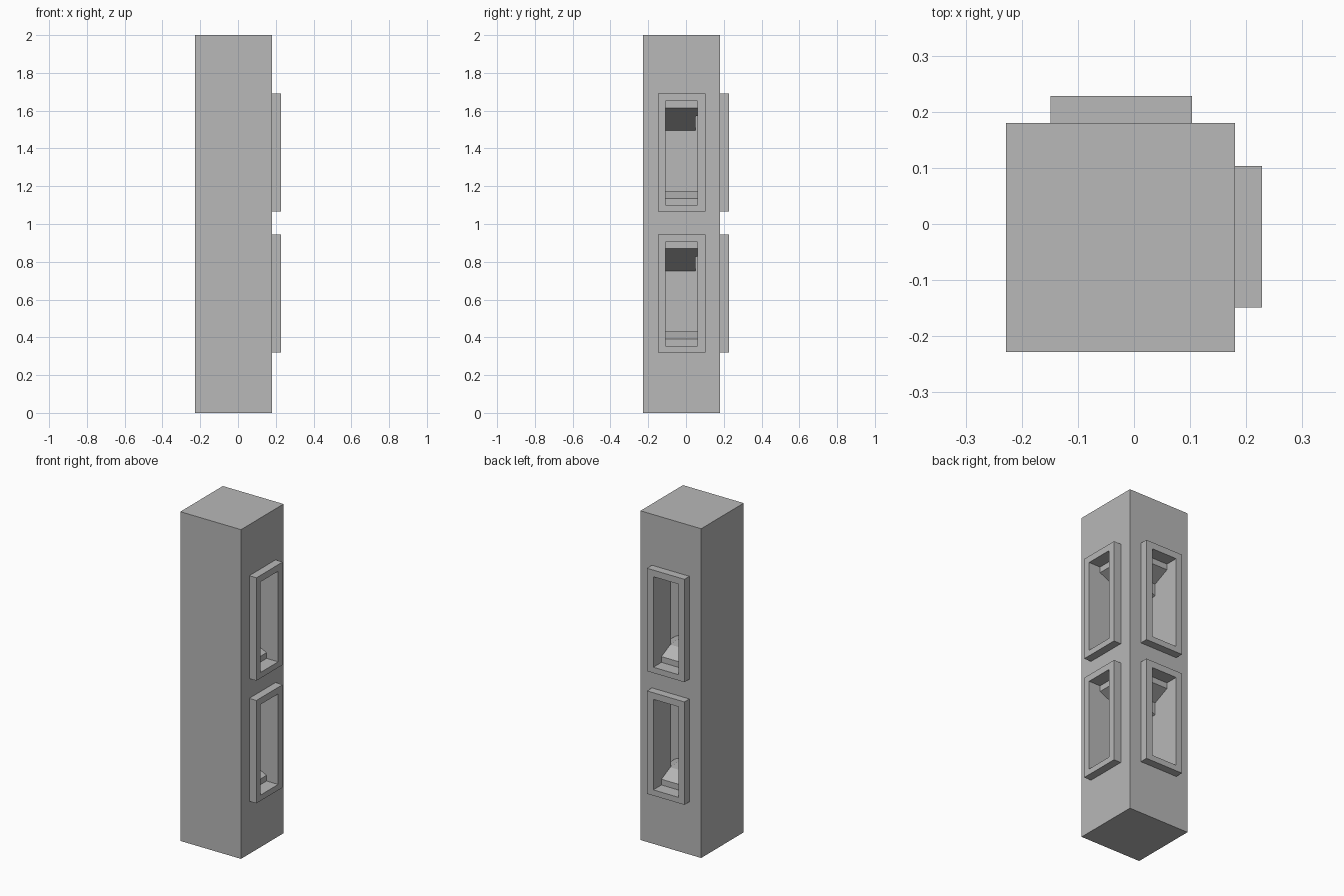
import bpy, bmesh

default_cube = bpy.data.objects.get("Cube")
if default_cube:
    bpy.data.objects.remove(default_cube, do_unlink=True)

stone = bpy.data.materials.new("plain grey")
stone.use_nodes = True
grey = (0.48, 0.48, 0.48, 1)
stone.diffuse_color = grey
stone.node_tree.nodes["Principled BSDF"].inputs["Base Color"].default_value = grey

BACK, FACE, RIM = -0.228, 0.18, 0.228     # column sides and frame front
SIDE_A, SIDE_B = -0.108, 0.06             # window opening width
BASES = {"lower": 0.32, "upper": 1.065}   # bottom of each window frame


def prism(name, profile, start, end, swap=False):
    """Extrude a (depth, height) profile sideways; swap turns it to the back."""
    bm = bmesh.new()

    def place(d, w, z):
        return (w, d, z) if swap else (d, w, z)
    verts = [bm.verts.new(place(d, start, z)) for d, z in profile]
    face = bm.faces.new(verts)
    moved = bmesh.ops.extrude_face_region(bm, geom=[face])["geom"]
    shift = place(0, end - start, 0)
    bmesh.ops.translate(bm, vec=shift,
                        verts=[v for v in moved if isinstance(v, bmesh.types.BMVert)])
    bmesh.ops.recalc_face_normals(bm, faces=bm.faces)
    mesh = bpy.data.meshes.new(name)
    bm.to_mesh(mesh)
    bm.free()
    mesh.materials.append(stone)
    obj = bpy.data.objects.new(name, mesh)
    bpy.context.collection.objects.link(obj)
    return obj


def rect(d0, d1, z0, z1):
    return [(d0, z0), (d1, z0), (d1, z1), (d0, z1)]


def cut(target, cutter):
    mod = target.modifiers.new("cut", "BOOLEAN")
    mod.operation = "DIFFERENCE"
    mod.solver = "EXACT"
    mod.object = cutter
    bpy.context.view_layer.objects.active = target
    bpy.ops.object.modifier_apply(modifier=mod.name)


column = prism("column", rect(BACK, FACE, 0, 2), BACK, FACE)

for level, base in BASES.items():
    for side, swap in (("left", False), ("back", True)):
        # Raised window surround
        frame = prism(f"{level}_{side}_window_frame",
                      rect(FACE - 0.01, RIM, base, base + 0.625),
                      -0.149, 0.103, swap)

        # Stepped and sloping passage; the back one turns into the left one
        end = 0.05 if swap else SIDE_A
        low, high = base + 0.035, base + 0.585
        ceiling = high - 0.035 - 0.465 * (0.15 - end)
        passage = [(0.3, low), (0.15, low), (0.15, low + 0.035),
                   (0.065, low + 0.075), (end, low + 0.075), (end, ceiling),
                   (0.15, high - 0.035), (0.15, high), (0.3, high)]
        cutter = prism("passage_cutter", passage, SIDE_A, SIDE_B, swap)
        cutter.hide_render = True
        cut(column, cutter)
        cut(frame, cutter)
        bpy.data.objects.remove(cutter, do_unlink=True)
